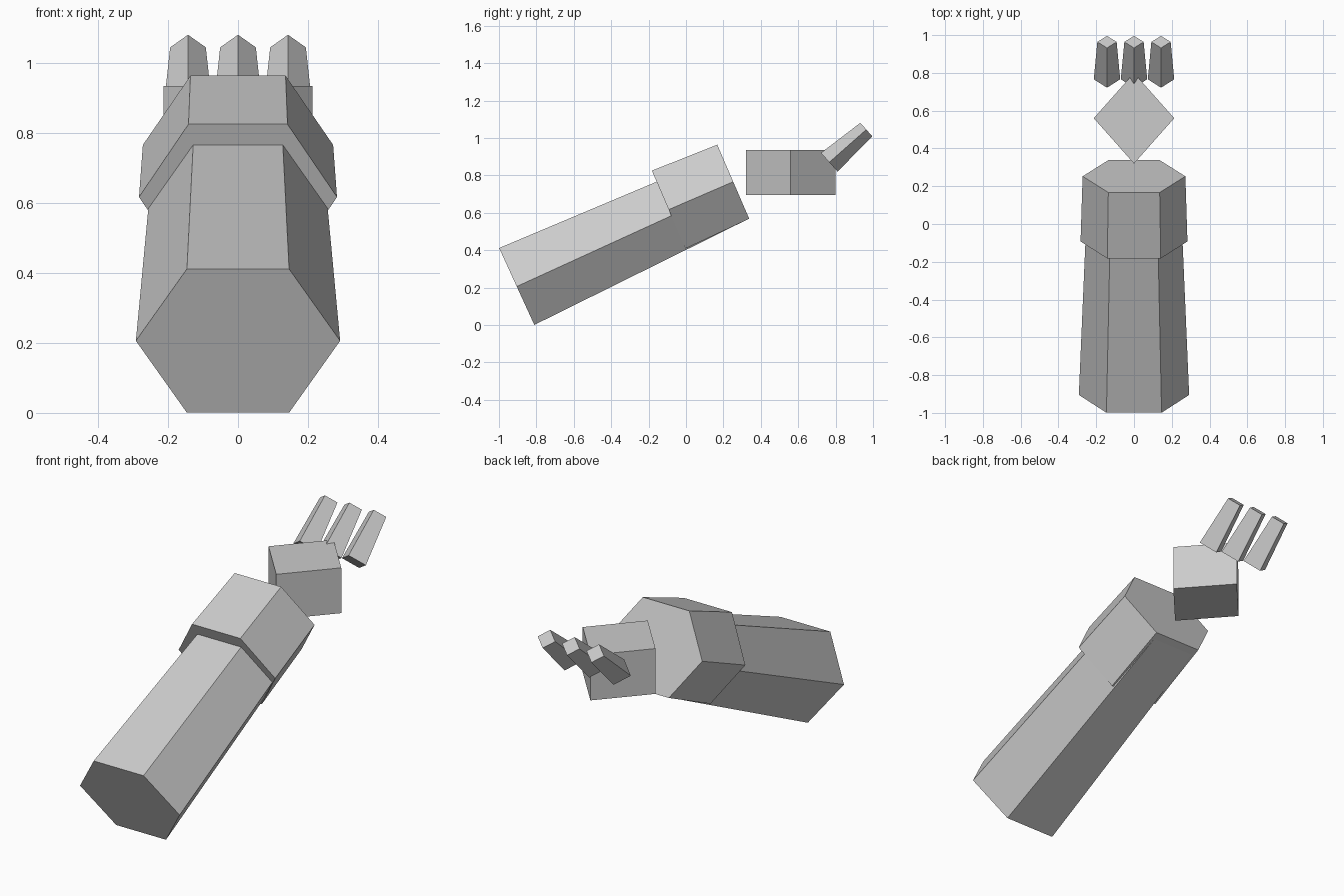
import bpy
import math
from mathutils import Vector

if "Cube" in bpy.data.objects:
    bpy.data.objects.remove(bpy.data.objects["Cube"])

grey = bpy.data.materials.new("plain grey")
grey.diffuse_color = (0.6, 0.6, 0.6, 1.0)
grey.use_nodes = True
grey.node_tree.nodes["Principled BSDF"].inputs["Base Color"].default_value = grey.diffuse_color


def tapered_prism(name, sides, start, end, start_radii, end_radii, x=0.0):
    """Prism along an axis in the y-z plane; radii are (sideways, upward)."""
    axis = (Vector((0, *end)) - Vector((0, *start))).normalized()
    up = Vector((0, -axis.z, axis.y))
    verts = []
    for (y, z), (rx, ru) in ((start, start_radii), (end, end_radii)):
        for i in range(sides):
            a = 2 * math.pi * i / sides
            verts.append(Vector((x + rx * math.cos(a), y, z)) + up * (ru * math.sin(a)))
    n = sides
    faces = [(i, i + n, (i + 1) % n + n, (i + 1) % n) for i in range(n)]
    faces += [tuple(range(n)), tuple(reversed(range(n, 2 * n)))]
    mesh = bpy.data.meshes.new(name)
    mesh.from_pydata([tuple(v) for v in verts], [], faces)
    mesh.materials.append(grey)
    obj = bpy.data.objects.new(name, mesh)
    bpy.context.collection.objects.link(obj)
    return obj


# Forearm: six-sided, tapering, running on inside the cuff
tapered_prism("forearm", 6, (-0.905, 0.206), (0.258, 0.738), (0.292, 0.261), (0.242, 0.216))

# Cuff around the wrist
tapered_prism("cuff", 6, (-0.0925, 0.617), (0.2525, 0.766), (0.283, 0.262), (0.272, 0.249))

# Palm: upright diamond-shaped block
bpy.ops.mesh.primitive_cylinder_add(vertices=4, radius=1, depth=0.24, location=(0, 0.56, 0.815))
palm = bpy.context.object
palm.name = "palm"
palm.scale = (0.213, 0.24, 1)
palm.data.materials.append(grey)

# Three four-sided fingers, pointing up and forward
for label, x in (("left", -0.143), ("middle", 0.0), ("right", 0.143)):
    tapered_prism(label + "_finger", 4, (0.766, 0.87), (0.964, 1.045),
                  (0.07, 0.067), (0.051, 0.048), x)
